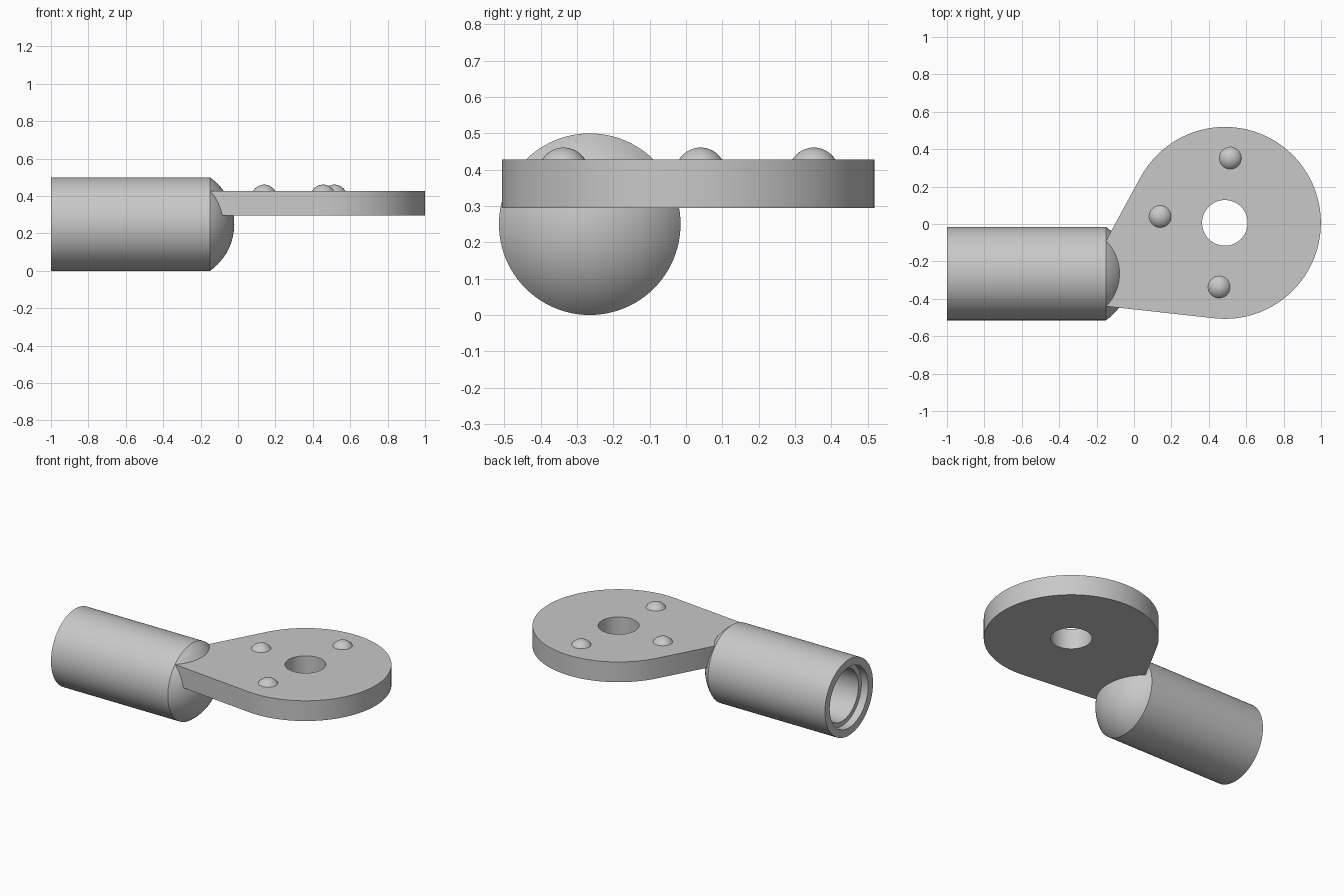
import bpy, bmesh
from math import pi, cos, sin, acos, atan2, hypot, radians, sqrt
from mathutils import Matrix, Vector

cube = bpy.data.objects.get("Cube")
if cube:
    bpy.data.objects.remove(cube)

steel = bpy.data.materials.new("grey_steel")
steel.use_nodes = True
grey = (0.58, 0.58, 0.58, 1)
steel.diffuse_color = grey
steel.node_tree.nodes["Principled BSDF"].inputs["Base Color"].default_value = grey


def finish(obj):
    """Apply the material and smooth shading with sharp edges."""
    obj.data.materials.clear()
    obj.data.materials.append(steel)
    bpy.ops.object.select_all(action='DESELECT')
    obj.select_set(True)
    bpy.context.view_layer.objects.active = obj
    bpy.ops.object.shade_smooth_by_angle(angle=radians(30))


def lathe(name, profile, location, to_x=False, steps=96):
    """Revolve (radius, height) points about z, optionally laid along x."""
    bm = bmesh.new()
    verts = [bm.verts.new((r, 0, h)) for r, h in profile]
    edges = [bm.edges.new(pair) for pair in zip(verts, verts[1:])]
    bmesh.ops.spin(bm, geom=verts + edges, cent=(0, 0, 0), axis=(0, 0, 1),
                   angle=2 * pi, steps=steps)
    bmesh.ops.remove_doubles(bm, verts=bm.verts, dist=1e-5)
    bmesh.ops.recalc_face_normals(bm, faces=bm.faces)
    if to_x:
        bm.transform(Matrix.Rotation(pi / 2, 4, 'Y'))
    bm.transform(Matrix.Translation(location))
    mesh = bpy.data.meshes.new(name)
    bm.to_mesh(mesh)
    bm.free()
    obj = bpy.data.objects.new(name, mesh)
    bpy.context.collection.objects.link(obj)
    finish(obj)


def cap(radius, rise, base, steps):
    """Profile of a spherical cap, from its rim to its pole."""
    ball = (radius ** 2 + rise ** 2) / (2 * rise)
    centre = base + rise - ball
    edge = acos((ball - rise) / ball)
    return [(ball * sin(edge * (1 - i / steps)), centre + ball * cos(edge * (1 - i / steps)))
            for i in range(steps + 1)]


# Hollow socket with a stepped bore and a domed end
lathe("socket_barrel",
      [(0, -0.25), (0.17, -0.25), (0.17, -0.95), (0.2, -0.95), (0.2, -1), (0.25, -1)]
      + cap(0.25, 0.13, -0.15, 16),
      Vector((0, -0.265, 0.25)), to_x=True)

# Drop-shaped plate: a disc with tangents running to the socket
centre = Vector((0.486, 0.006))
disc, hole = 0.513, 0.122
bottom, top = 0.295, 0.428
low, high = Vector((-0.15, -0.44)), Vector((-0.15, -0.09))


def tangent_angle(point, side):
    d = point - centre
    return atan2(d.y, d.x) % (2 * pi) + side * acos(disc / d.length)


start = tangent_angle(low, 1) - 2 * pi
end = tangent_angle(high, -1)
arc = [centre + disc * Vector((cos(a), sin(a)))
       for a in (start + (end - start) * i / 80 for i in range(81))]
ring = [centre + hole * Vector((cos(2 * pi * i / 64), sin(2 * pi * i / 64))) for i in range(64)]

curve = bpy.data.curves.new("plate", 'CURVE')
curve.dimensions = '2D'
curve.fill_mode = 'BOTH'
curve.extrude = (top - bottom) / 2
for outline in (arc + [high, low], ring):
    spline = curve.splines.new('POLY')
    spline.points.add(len(outline) - 1)
    for p, co in zip(spline.points, outline):
        p.co = (co.x, co.y, 0, 1)
    spline.use_cyclic_u = True
plate = bpy.data.objects.new("plate", curve)
plate.location.z = (top + bottom) / 2
bpy.context.collection.objects.link(plate)
bpy.ops.object.select_all(action='DESELECT')
plate.select_set(True)
bpy.context.view_layer.objects.active = plate
bpy.ops.object.convert(target='MESH')
plate = bpy.context.object
bm = bmesh.new()
bm.from_mesh(plate.data)
bmesh.ops.remove_doubles(bm, verts=bm.verts, dist=1e-5)
bmesh.ops.recalc_face_normals(bm, faces=bm.faces)
bm.to_mesh(plate.data)
bm.free()
finish(plate)

# Three domed bumps on top of the plate
for i, (x, y) in enumerate([(0.515, 0.352), (0.14, 0.04), (0.455, -0.337)]):
    lathe(f"bump_{i + 1}", cap(0.059, 0.033, top, 8), Vector((x, y, 0)), steps=40)
